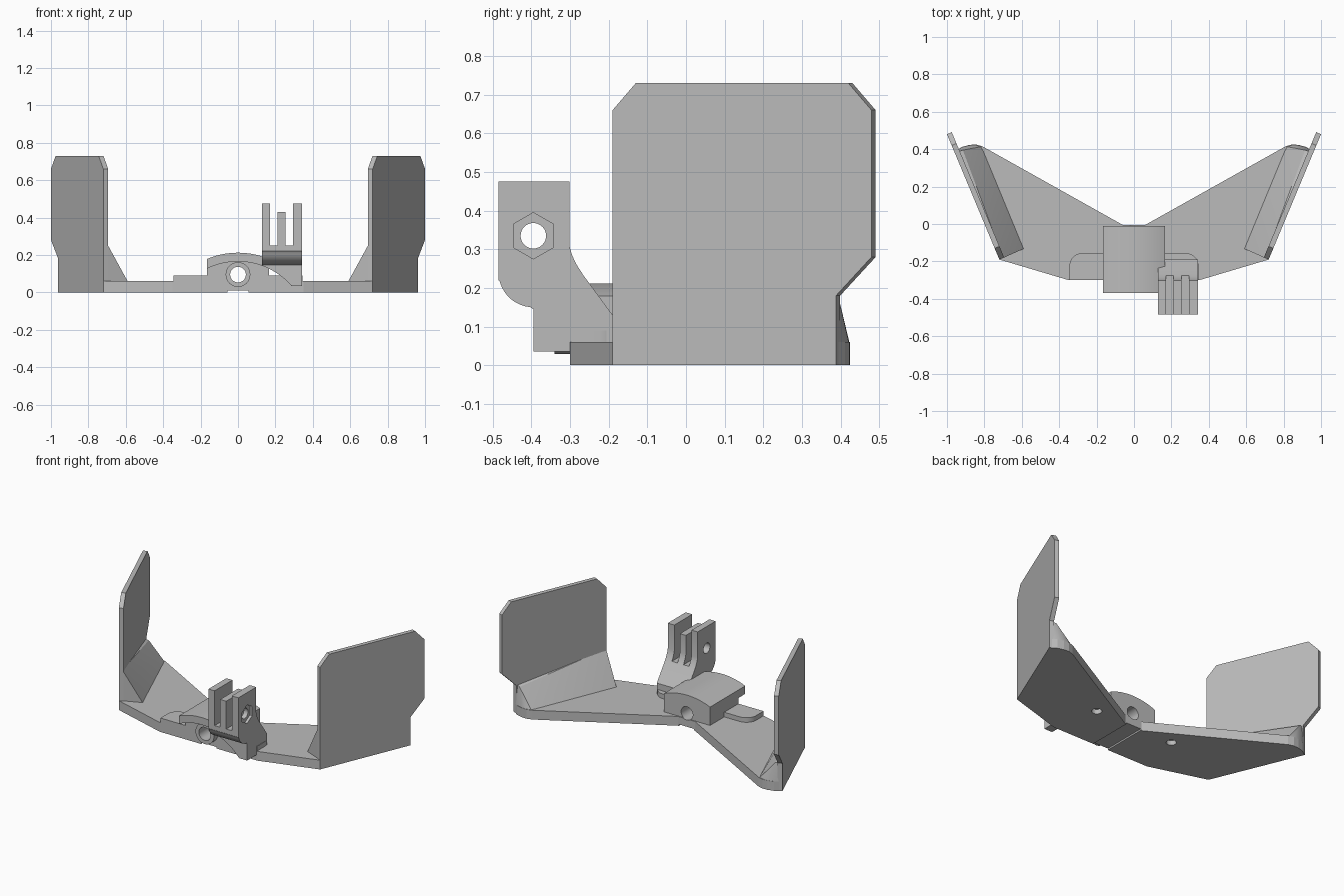
import bpy, bmesh, math
from mathutils import Vector

cube = bpy.data.objects.get("Cube")
if cube:
    bpy.data.objects.remove(cube, do_unlink=True)

grey = bpy.data.materials.new("plain grey")
grey.use_nodes = True
COLOUR = (0.5, 0.5, 0.5, 1)
grey.diffuse_color = COLOUR
grey.node_tree.nodes["Principled BSDF"].inputs["Base Color"].default_value = COLOUR


def finish(name, bm):
    bmesh.ops.recalc_face_normals(bm, faces=bm.faces)
    mesh = bpy.data.meshes.new(name)
    bm.to_mesh(mesh)
    bm.free()
    mesh.materials.append(grey)
    ob = bpy.data.objects.new(name, mesh)
    bpy.context.collection.objects.link(ob)
    return ob


def prism(name, outline, axis, lo, hi):
    """Extrude a 2D outline along an axis; outline is in the other two axes."""
    bm = bmesh.new()

    def place(p, d):
        c = list(p)
        c.insert("xyz".index(axis), d)
        return c
    face = bm.faces.new([bm.verts.new(place(p, lo)) for p in outline])
    move = bmesh.ops.extrude_face_region(bm, geom=[face])["geom"]
    verts = [v for v in move if isinstance(v, bmesh.types.BMVert)]
    bmesh.ops.translate(bm, verts=verts, vec=place((0, 0), hi - lo))
    return finish(name, bm)


def hull(name, points):
    bm = bmesh.new()
    for p in points:
        bm.verts.new(p)
    bmesh.ops.convex_hull(bm, input=bm.verts)
    return finish(name, bm)


def box(name, x, y, z):
    return prism(name, [(x[0], y[0]), (x[1], y[0]), (x[1], y[1]), (x[0], y[1])], "z", *z)


def arc(cx, cy, r, a0, a1, n):
    step = math.radians(a1 - a0) / n
    return [(cx + r * math.cos(math.radians(a0) + i * step),
             cy + r * math.sin(math.radians(a0) + i * step)) for i in range(n + 1)]


def circle(cx, cy, r, n=32):
    return arc(cx, cy, r, 0, 360, n)[:-1]


def crown(r, cz, half, n=20):
    """Arch from +half to -half."""
    a = math.degrees(math.asin(half / r))
    return arc(0, cz, r, 90 - a, 90 + a, n)


def cut(ob, *cutters, drop=True):
    for c in cutters:
        c.hide_render = True
        m = ob.modifiers.new("cut", "BOOLEAN")
        m.operation, m.solver, m.object = "DIFFERENCE", "EXACT", c
        bpy.context.view_layer.objects.active = ob
        bpy.ops.object.modifier_apply(modifier=m.name)
        if drop:
            bpy.data.objects.remove(c, do_unlink=True)


def smooth(ob):
    bpy.ops.object.select_all(action="DESELECT")
    ob.select_set(True)
    bpy.context.view_layer.objects.active = ob
    bpy.ops.object.shade_smooth_by_angle(angle=math.radians(30))


# Flat V-shaped base, mirrored from one side
tip = [(0.96, 0.385), (0.92, 0.412), (0.88, 0.423), (0.845, 0.425), (0.81, 0.415)]
half = [(0.35, -0.3), (0.72, -0.19)] + tip + [(0.06, -0.005)]
base = prism("base", half + [(-x, y) for x, y in reversed(half)], "z", 0, 0.06)
bore = prism("bore", circle(0, 0.095, 0.042), "y", -0.6, 0.2)
cut(base, bore, drop=False)
cut(base, box("notch", (-0.055, 0.055), (-0.4, 0.1), (-0.1, 0.01)))
for s in (-1, 1):
    cut(base, prism("screw_hole", circle(0.28 * s, 0, 0.03, 20), "z", -0.1, 0.03))

# Side plates standing along the outer edges, with sloped gussets inside
PLATE = [(-0.19, 0), (-0.19, 0.66), (-0.13, 0.73), (0.42, 0.73),
         (0.48, 0.66), (0.48, 0.28), (0.388, 0.18), (0.388, 0)]
run = Vector((0.28, 0.67)).normalized()
for s, side in ((1, "left"), (-1, "right")):
    bm = bmesh.new()
    rings = []
    for t in (0, 0.028):
        rings.append([bm.verts.new((s * (0.72 + (y + 0.19) * run.x / run.y - t * run.y),
                                    y + t * run.x, z)) for y, z in PLATE])
        bm.faces.new(rings[-1])
    for i in range(len(PLATE)):
        j = (i + 1) % len(PLATE)
        bm.faces.new((rings[0][i], rings[0][j], rings[1][j], rings[1][i]))
    finish(side + "_side_plate", bm)
    foot = [(0.585, -0.13), (0.715, -0.185)] + tip
    gusset = [(x * s, y, 0.05) for x, y in foot]
    gusset += [(0.7 * s, -0.182, 0.26), (0.945 * s, 0.385, 0.185), (0.915 * s, 0.395, 0.175)]
    smooth(hull(side + "_gusset", gusset))

# Shoulder tabs with rounded rear corners
for s, side in ((1, "left"), (-1, "right")):
    shape = [(0.1, -0.3), (0.345, -0.3)] + arc(0.275, -0.225, 0.07, 0, 90, 8) + [(0.1, -0.155)]
    smooth(prism(side + "_tab", [(x * s, y) for x, y in shape], "z", 0.02, 0.09))

# Centre block under an arched lid, with a collar round the bore
lower = crown(0.377, -0.212, 0.165)
upper = crown(0.425, -0.213, 0.165)
block = prism("centre_block", [(-0.165, 0.02), (0.165, 0.02)] + lower, "y", -0.3, -0.01)
cut(block, bore, drop=False)
smooth(block)
lid = prism("arched_lid", upper + lower[::-1], "y", -0.37, -0.01)
smooth(lid)
collar = prism("bore_collar", circle(0, 0.095, 0.066), "y", -0.34, -0.2)
cut(collar, bore)
smooth(collar)

# Offset pronged mount: curved side profile, slotted, bored and cleared under the arch
side = [(-0.485, 0.475), (-0.485, 0.22)]
side += arc(-0.395, 0.24, 0.09, 195, 265, 8)
side += [(-0.395, 0.145), (-0.395, 0.035), (-0.3, 0.035), (-0.3, 0.06), (-0.19, 0.06), (-0.19, 0.13)]
side += [(-0.265, 0.232), (-0.283, 0.26), (-0.295, 0.285), (-0.302, 0.31), (-0.302, 0.475)]
mount = prism("pronged_mount", side, "x", 0.128, 0.342)
for x in (0.172, 0.255):
    cut(mount, box("slot", (x, x + 0.04), (-0.6, 0), (0.25, 0.6)))
cut(mount, box("short_prong", (0.2, 0.27), (-0.6, 0), (0.43, 0.6)),
    prism("bolt_hole", circle(-0.395, 0.335, 0.033), "x", 0, 0.5),
    prism("nut_recess", arc(-0.395, 0.335, 0.06, 30, 330, 5), "x", 0.325, 0.4),
    prism("arch_clearance", circle(0, -0.212, 0.377, 96), "y", -0.6, 0))
smooth(mount)
